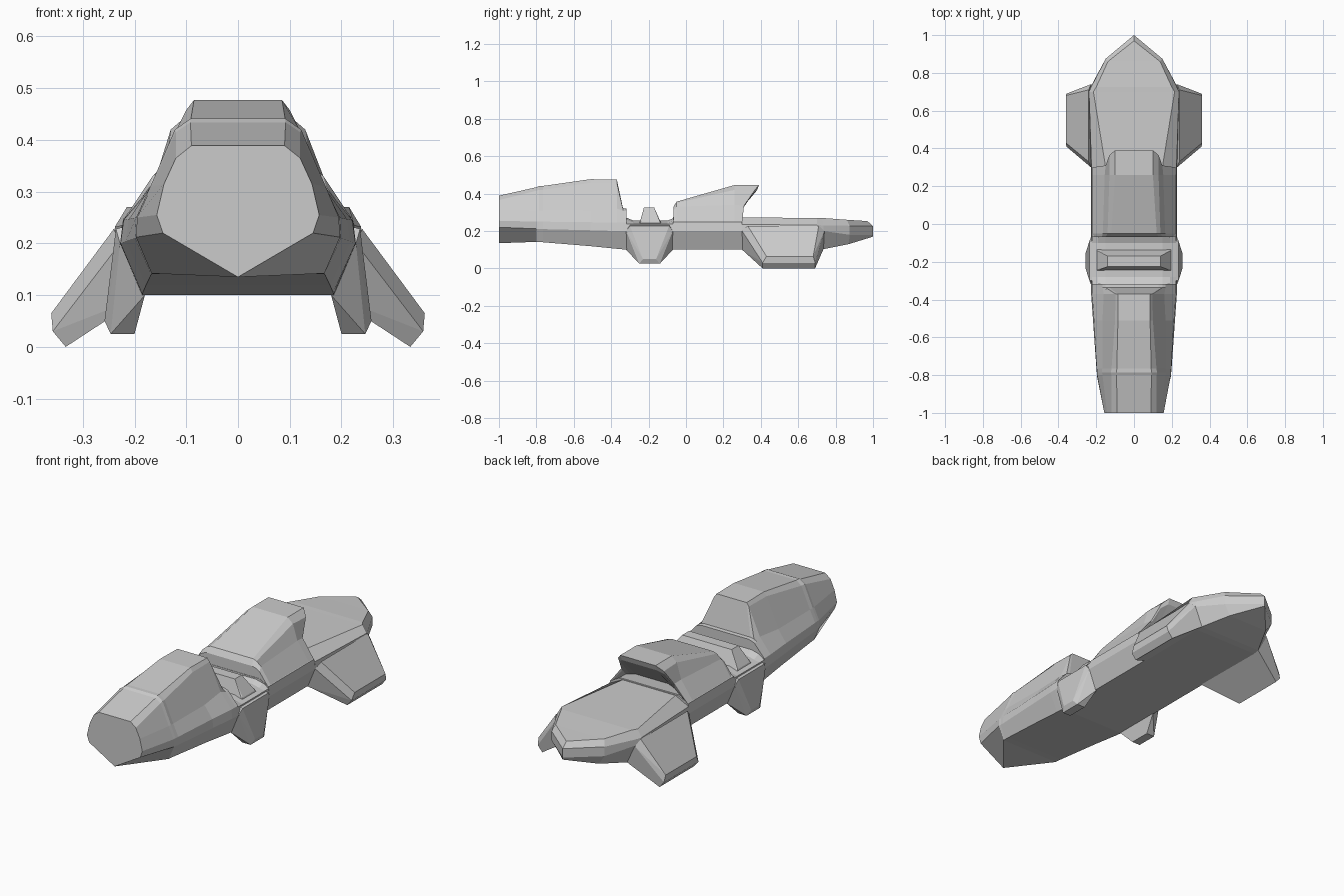
import bpy, bmesh


def finish(bm, name):
    bmesh.ops.remove_doubles(bm, verts=bm.verts, dist=0.0005)
    bmesh.ops.recalc_face_normals(bm, faces=bm.faces)
    me = bpy.data.meshes.new(name)
    bm.to_mesh(me)
    bm.free()
    ob = bpy.data.objects.new(name, me)
    bpy.context.collection.objects.link(ob)
    return ob


def sec(y, *pts):
    """Half section (x, z) from bottom to top, all at one y."""
    return [(x, y, z) for x, z in pts]


def loft(name, sections, cap_end=True):
    """Skin mirrored half sections along the length."""
    bm = bmesh.new()
    rings = []
    for half in sections:
        loop = half + [(-x, y, z) for x, y, z in reversed(half)]
        rings.append([bm.verts.new(p) for p in loop])
    n = len(rings[0])
    for a, b in zip(rings, rings[1:]):
        for i in range(n):
            j = (i + 1) % n
            bm.faces.new((a[i], a[j], b[j], b[i]))
    bm.faces.new(rings[0])
    if cap_end:
        bm.faces.new(rings[-1])
    return finish(bm, name)


def hull(name, pts, side=1):
    """Faceted convex block from its corners."""
    bm = bmesh.new()
    for x, y, z in pts:
        bm.verts.new((x * side, y, z))
    bmesh.ops.convex_hull(bm, input=bm.verts)
    bmesh.ops.dissolve_limit(bm, angle_limit=0.02, verts=bm.verts, edges=bm.edges)
    return finish(bm, name)


# Front body with cockpit hump and a slim raised frame
loft("front_body", [
    sec(-1.0, (0, .135), (.145, .22), (.157, .255), (.143, .315), (.12, .365), (.09, .389)),
    sec(-.80, (.167, .142), (.197, .212), (.195, .25), (.167, .31), (.12, .415), (.092, .434)),
    sec(-.785, (.167, .141), (.197, .211), (.195, .25), (.169, .311), (.122, .42), (.092, .441)),
    sec(-.765, (.168, .14), (.199, .21), (.197, .25), (.168, .31), (.119, .42), (.091, .441)),
    sec(-.51, (.178, .119), (.217, .204), (.211, .247), (.167, .308), (.10, .458), (.085, .477)),
    sec(-.37, (.184, .105), (.227, .2), (.221, .245), (.16, .32), (.098, .458), (.085, .475)),
    sec(-.337, (.185, .102), (.228, .2), (.222, .245), (.167, .308), (.15, .318), (.13, .322)),
    sec(-.317, (.185, .10), (.228, .2), (.222, .245), (.167, .308), (.15, .316), (.13, .32)),
])

# Collar joining the two halves
loft("collar", [sec(y, (.185, .1), (.228, .2), (.222, .238), (.19, z - .01), (.15, z))
                for y, z in ((-.32, .272), (-.28, .255), (-.1, .255), (-.06, .272))])

# Small tapered block on the collar
hull("collar_block", [(s * x, y, z) for s in (-1, 1) for x, y, z in (
    (.2, -.25, .235), (.2, -.13, .235), (.195, -.24, .25), (.195, -.14, .25),
    (.14, -.225, .325), (.14, -.17, .325))])

# Middle body
loft("middle_body", [sec(y, (.185, .1), (.228, .2), (.222, .248), (.17, .275))
                     for y in (-.07, .30)])

# Sloping cowl with an undercut rear lip
loft("rear_cowl", [
    sec(-.068, (.222, .24), (.17, .31), (.15, .322), (.13, .328)),
    sec(-.05, (.222, .245), (.165, .33), (.14, .35), (.12, .357)),
    sec(.26, (.222, .245), (.155, .34), (.13, .42), (.10, .446)),
    [(.222, .30, .245), (.15, .31, .335), (.13, .365, .415), (.10, .39, .446)],
    [(.215, .30, .245), (.147, .305, .325), (.127, .355, .395), (.098, .38, .418)],
    [(.21, .295, .245), (.14, .29, .30), (.12, .285, .305), (.095, .28, .31)],
])

# Tail ending in a pointed prow
loft("tail", [
    sec(.30, (.185, .1), (.228, .2), (.225, .235), (.15, .272)),
    sec(.70, (.185, .1), (.24, .2), (.238, .232), (.215, .27)),
    [(.18, .735, .103), (.225, .735, .2), (.222, .735, .23), (.20, .725, .27)],
    [(.115, .87, .13), (.15, .875, .18), (.15, .875, .228), (.138, .86, .26)],
    [(0, 1, .17), (0, 1, .18), (0, 1, .226), (0, .97, .253)],
], cap_end=False)

# Splayed side fins and wings
fin = [(.18, -.32, .1), (.18, -.07, .1), (.228, -.32, .2), (.228, -.07, .2),
       (.236, -.30, .228), (.236, -.09, .228), (.2, -.3, .238), (.2, -.09, .238),
       (.258, -.23, .05), (.258, -.16, .05)]
fin += [(x, y, .025) for x in (.2, .246) for y in (-.25, -.14)]
wing = [(.18, .30, .1), (.18, .735, .103), (.228, .3, .2), (.228, .74, .2),
        (.24, .33, .228), (.24, .71, .228), (.361, .43, .065), (.361, .68, .065),
        (.358, .41, .03), (.358, .69, .03), (.333, .41, 0), (.333, .69, 0)]
for label, s in (("right", 1), ("left", -1)):
    hull(label + "_fin", fin, s)
    hull(label + "_wing", wing, s)
